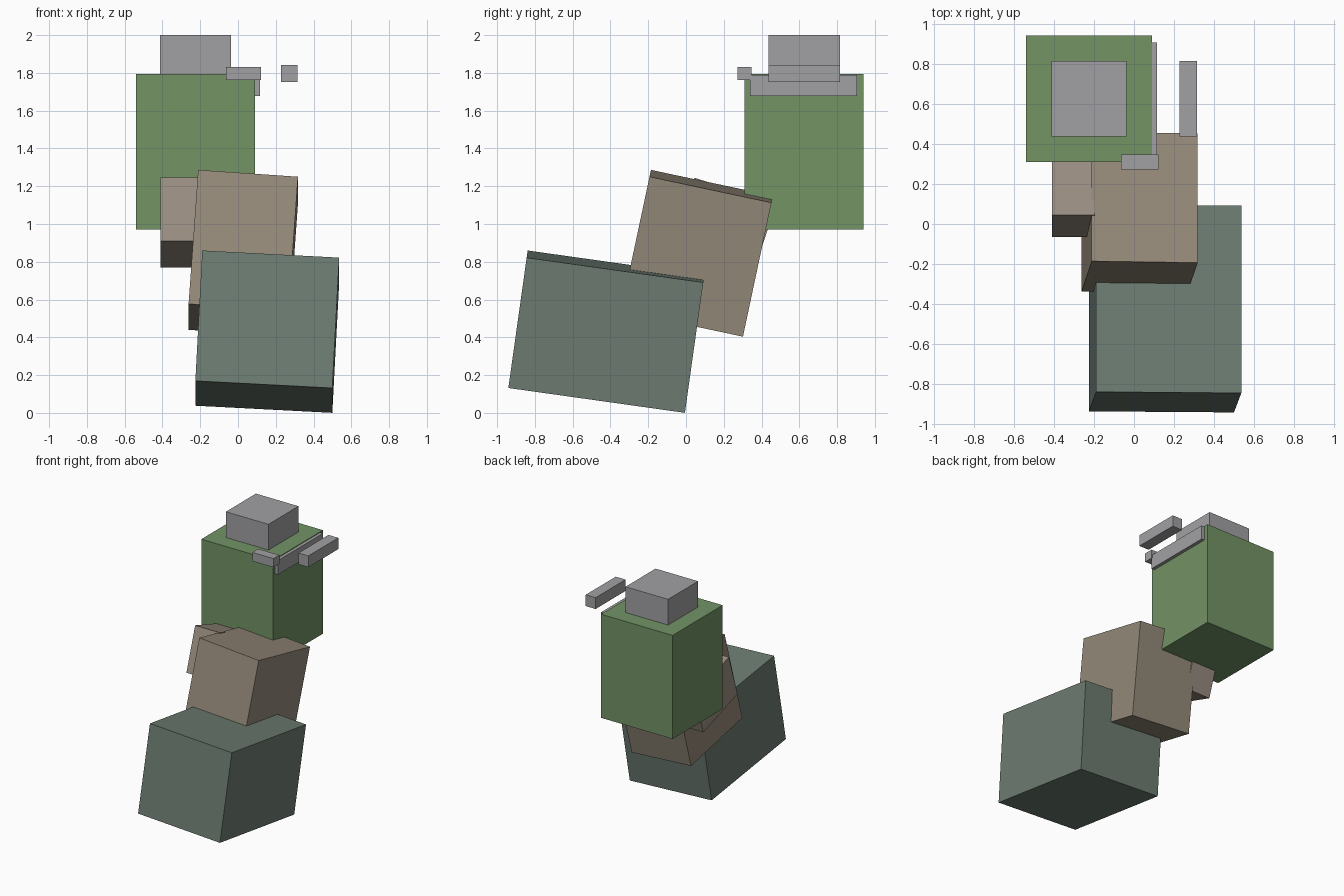
import bpy
from math import radians
from mathutils import Matrix, Vector

default_cube = bpy.data.objects.get("Cube")
if default_cube:
    bpy.data.objects.remove(default_cube, do_unlink=True)


def linear(value):
    c = value / 255
    return c / 12.92 if c <= 0.04045 else ((c + 0.055) / 1.055) ** 2.4


def material(name, r, g, b):
    mat = bpy.data.materials.new(name)
    mat.use_nodes = True
    colour = (linear(r), linear(g), linear(b), 1)
    mat.diffuse_color = colour
    mat.node_tree.nodes["Principled BSDF"].inputs["Base Color"].default_value = colour
    return mat


def block(name, mat, centre, size, pitch=0, roll=0):
    """Box tipped forwards or back by pitch and sideways by roll, in degrees."""
    bpy.ops.mesh.primitive_cube_add(size=1)
    obj = bpy.context.object
    obj.name = name
    turn = Matrix.Rotation(radians(pitch), 4, 'X') @ Matrix.Rotation(radians(roll), 4, 'Y')
    obj.matrix_world = Matrix.Translation(centre) @ turn @ Matrix.Diagonal((*size, 1))
    obj.data.materials.append(mat)
    return obj


def span_block(name, mat, low, high):
    """Upright box between two opposite corners."""
    low, high = Vector(low), Vector(high)
    return block(name, mat, (low + high) / 2, high - low)


grey = material("stone grey", 161, 161, 164)
green = material("leaf green", 115, 147, 101)
taupe = material("taupe", 149, 138, 122)
warm_taupe = material("warm taupe", 153, 141, 128)
teal = material("dull teal", 109, 124, 114)

# Tilted lower blocks
block("base_block", teal, (0.155, -0.422, 0.43), (0.726, 0.944, 0.698), -8, 3)
block("middle_block", taupe, (0.028, 0.058, 0.845), (0.53, 0.66, 0.727), -12, 4)
block("side_block", warm_taupe, (-0.302, 0.206, 1.007), (0.215, 0.453, 0.353), -18)

# Upright top block and its cap
span_block("upper_block", green, (-0.54, 0.31, 0.97), (0.09, 0.94, 1.795))
span_block("cap", grey, (-0.412, 0.436, 1.75), (-0.037, 0.814, 2.0))

# Small bars around the top edge
span_block("front_bar", grey, (-0.064, 0.272, 1.762), (0.122, 0.346, 1.832))
span_block("edge_bar", grey, (0.08, 0.338, 1.677), (0.116, 0.905, 1.79))
span_block("floating_bar", grey, (0.227, 0.436, 1.752), (0.314, 0.814, 1.842))
